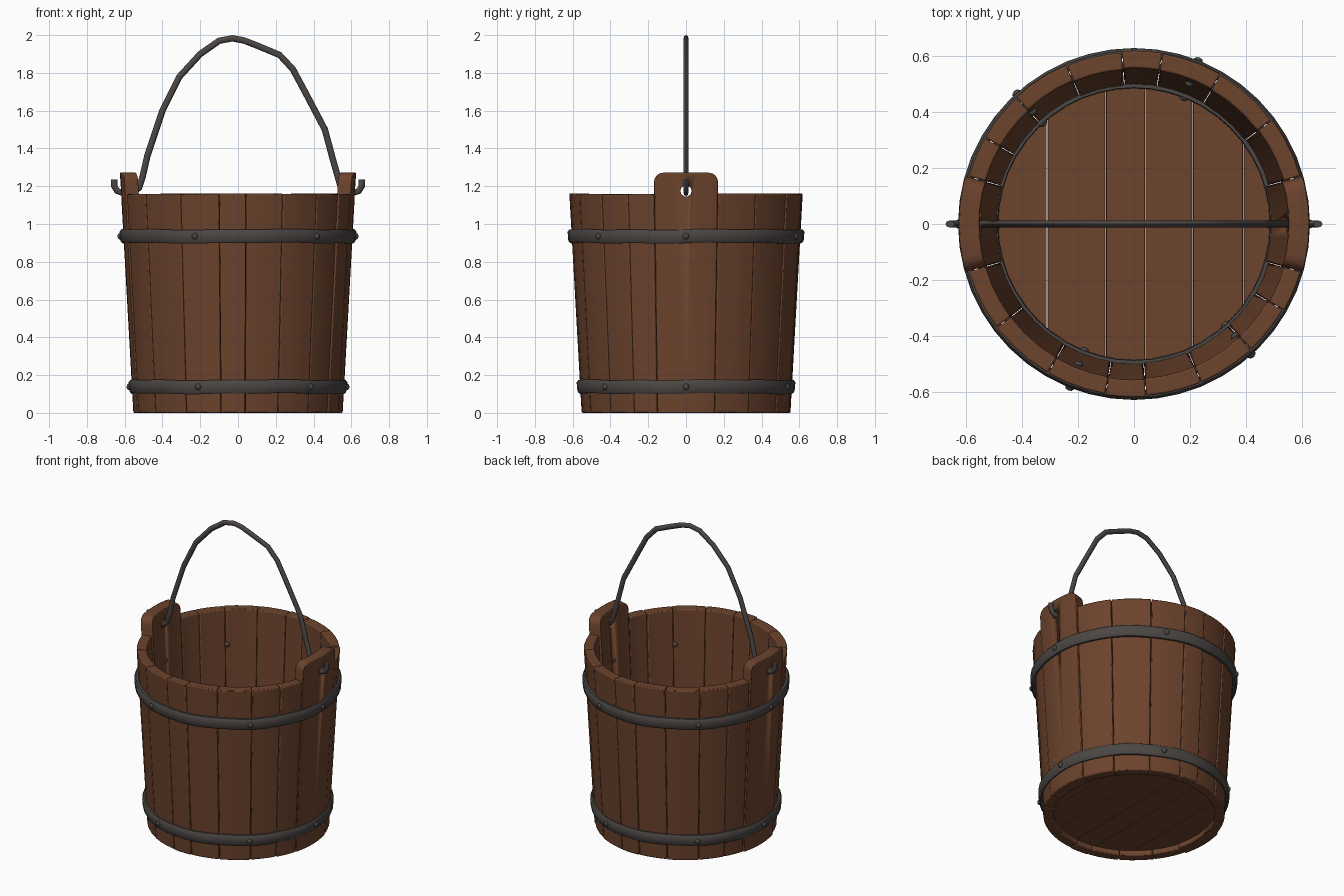
import bpy, bmesh, math, random
from mathutils import Vector, Matrix

if "Cube" in bpy.data.objects:
    bpy.data.objects.remove(bpy.data.objects["Cube"])

random.seed(4)

def material(name, rgb):
    m = bpy.data.materials.new(name)
    m.diffuse_color = (*rgb, 1)
    m.use_nodes = True
    m.node_tree.nodes["Principled BSDF"].inputs["Base Color"].default_value = m.diffuse_color
    return m

WOOD = material("brown_wood", (0.150, 0.056, 0.026))
IRON = material("dark_iron", (0.070, 0.062, 0.058))

def finish(name, bm, mat, bevel=0, angle=35):
    bmesh.ops.recalc_face_normals(bm, faces=bm.faces[:])
    me = bpy.data.meshes.new(name)
    bm.to_mesh(me)
    bm.free()
    ob = bpy.data.objects.new(name, me)
    bpy.context.collection.objects.link(ob)
    me.materials.append(mat)
    if bevel:
        b = ob.modifiers.new("bevel", 'BEVEL')
        b.width, b.segments, b.limit_method = bevel, 2, 'ANGLE'
        b.angle_limit = math.radians(40)
    bpy.ops.object.select_all(action='DESELECT')
    ob.select_set(True)
    bpy.context.view_layer.objects.active = ob
    bpy.ops.object.shade_smooth_by_angle(angle=math.radians(angle))
    return ob

def outer(z):
    return 0.551 + 0.056 * z

def inner(z):
    return 0.489 + 0.056 * z

def stave(name, a0, a1, ts, top, off=0.0, thick=0.0, bevel=0.006):
    """Tapered curved board between two angles; ts run -1..1 across it."""
    bm = bmesh.new()
    cols = []
    for t in ts:
        a = math.radians((a0 + a1) / 2 + t * ((a1 - a0) / 2 - 0.12))
        zt = top(t)
        cols.append([bm.verts.new((r * math.cos(a), r * math.sin(a), z)) for r, z in
                     ((outer(0) + off, 0), (outer(zt) + off, zt),
                      (inner(zt) + off - thick, zt), (inner(0) + off - thick, 0))])
    for c, d in zip(cols, cols[1:]):
        for k in range(4):
            bm.faces.new((c[k], c[(k + 1) % 4], d[(k + 1) % 4], d[k]))
    bm.faces.new(cols[0])
    bm.faces.new(cols[-1])
    return finish(name, bm, WOOD, bevel)

# Plain staves: one half listed, the other half is the same turned by 180 degrees
joints = [-164, -143, -120, -99.5, -86, -67, -47, -30, -16]
for half in (0, 180):
    for i, (a, b) in enumerate(zip(joints, joints[1:])):
        h = 1.16 + random.uniform(-0.004, 0.003)
        stave(f"stave_{half}_{i}", a + half, b + half, (-1, -0.33, 0.33, 1),
              lambda t: h, random.uniform(-0.004, 0.003))

# Tall handle staves with rounded ears and a hole
def ear_top(t):
    r, d = 0.05, (1 - abs(t)) * 0.165
    return 1.272 - (r - math.sqrt(r * r - (r - d) ** 2) if d < r else 0)

ear_ts = [-1, -0.97, -0.91, -0.82, -0.7, -0.35, 0, 0.35, 0.7, 0.82, 0.91, 0.97, 1]
bm = bmesh.new()
bmesh.ops.create_cone(bm, cap_ends=True, segments=10, radius1=0.03, radius2=0.03, depth=1.6,
                      matrix=Matrix.Translation((0, 0, 1.175)) @ Matrix.Rotation(math.pi / 2, 4, 'Y'))
cutter = finish("ear_hole_cutter", bm, WOOD)
cutter.hide_render = True
for name, mid in (("right_handle_stave", 0), ("left_handle_stave", 180)):
    ob = stave(name, mid - 16, mid + 16, ear_ts, ear_top, 0.003, 0.012, 0.014)
    cut = ob.modifiers.new("hole", 'BOOLEAN')
    cut.object, cut.operation, cut.solver = cutter, 'DIFFERENCE', 'EXACT'
    bpy.context.view_layer.objects.active = ob
    for m in [m.name for m in ob.modifiers if m.type in {'BEVEL', 'BOOLEAN'}]:
        bpy.ops.object.modifier_move_to_index(modifier=m, index=0 if m == "bevel" else 1)
        bpy.ops.object.modifier_apply(modifier=m)
bpy.data.objects.remove(cutter)

# Floor planks: a disc sliced into boards
edges = [-0.5, -0.31, -0.1, 0.04, 0.21, 0.39, 0.5]
for i, (x0, x1) in enumerate(zip(edges, edges[1:])):
    bm = bmesh.new()
    bmesh.ops.create_cone(bm, cap_ends=True, segments=48, radius1=0.497, radius2=0.497,
                          depth=0.05, matrix=Matrix.Translation((0, 0, 0.06)))
    for x, n in ((x0 + 0.001, -1), (x1 - 0.001, 1)):
        geom = bm.verts[:] + bm.edges[:] + bm.faces[:]
        res = bmesh.ops.bisect_plane(bm, geom=geom, plane_co=(x, 0, 0),
                                     plane_no=(n, 0, 0), clear_outer=True)
        cutedges = [e for e in res["geom_cut"] if isinstance(e, bmesh.types.BMEdge)]
        if cutedges:
            bmesh.ops.edgeloop_fill(bm, edges=cutedges)
    finish(f"floor_plank_{i}", bm, WOOD, 0.003)

# Iron hoops: a closed section swept around the bucket
def hoop(name, section, wobble=0.0, n=48):
    bm = bmesh.new()
    rings = []
    for i in range(n):
        a = 2 * math.pi * i / n
        dz = wobble * math.sin(7 * a) * math.cos(3 * a)
        rings.append([bm.verts.new((r * math.cos(a), r * math.sin(a), z + dz)) for r, z in section])
    for i in range(n):
        c, d = rings[i], rings[(i + 1) % n]
        for k in range(len(section)):
            m = (k + 1) % len(section)
            bm.faces.new((c[k], d[k], d[m], c[m]))
    return finish(name, bm, IRON, 0, 50)

def band(r, z, h):
    s = 0.056 * h
    return [(r - 0.03 - s, z - h), (r - 0.009 - s, z - h), (r - s, z - h * 0.65),
            (r + s, z + h * 0.65), (r - 0.009 + s, z + h), (r - 0.03 + s, z + h)]

hoop("upper_hoop", band(0.625, 0.935, 0.036), 0.004)
hoop("lower_hoop", band(0.577, 0.138, 0.036), 0.004)
hoop("inner_floor_hoop", [(0.483, 0.10), (0.496, 0.10), (0.5, 0.172), (0.486, 0.172)])

# Rivets: round heads outside and inside the wall
for label, z, ro, ri in (("upper", 0.935, 0.626, 0.537), ("lower", 0.138, 0.578, 0.484)):
    bm = bmesh.new()
    for a in (0, 68.5, 132, 180, 248.5, 312):
        for r in (ro, ri):
            mat = (Matrix.Rotation(math.radians(a), 4, 'Z') @ Matrix.Translation((r, 0, z))
                   @ Matrix.Diagonal((0.7, 1, 1, 1)))
            bmesh.ops.create_uvsphere(bm, u_segments=8, v_segments=6, radius=0.017, matrix=mat)
    finish(f"{label}_rivets", bm, IRON, 0, 60)

# Bent wire handle, hooked through both ears
path = [(-0.655, 1.235), (-0.655, 1.2), (-0.64, 1.175), (-0.61, 1.165), (-0.555, 1.167),
        (-0.525, 1.19), (-0.505, 1.25), (-0.48, 1.36), (-0.4, 1.6), (-0.31, 1.78),
        (-0.2, 1.9), (-0.1, 1.97), (-0.03, 1.983), (0.03, 1.972), (0.1, 1.945), (0.22, 1.895),
        (0.29, 1.82), (0.36, 1.69), (0.46, 1.5), (0.5, 1.35), (0.54, 1.21), (0.565, 1.175),
        (0.61, 1.165), (0.64, 1.175), (0.655, 1.2), (0.655, 1.235)]
pts = [Vector((x, 0, z)) for x, z in path]
bm = bmesh.new()
rings = []
for i, p in enumerate(pts):
    t = (pts[min(i + 1, len(pts) - 1)] - pts[max(i - 1, 0)]).normalized()
    n = Vector((-t.z, 0, t.x))
    rings.append([bm.verts.new(p + n * 0.017 * math.cos(k * math.pi / 4)
                               + Vector((0, 0.013 * math.sin(k * math.pi / 4), 0))) for k in range(8)])
for c, d in zip(rings, rings[1:]):
    for k in range(8):
        bm.faces.new((c[k], c[(k + 1) % 8], d[(k + 1) % 8], d[k]))
bm.faces.new(rings[0])
bm.faces.new(rings[-1])
finish("wire_handle", bm, IRON, 0, 50)
